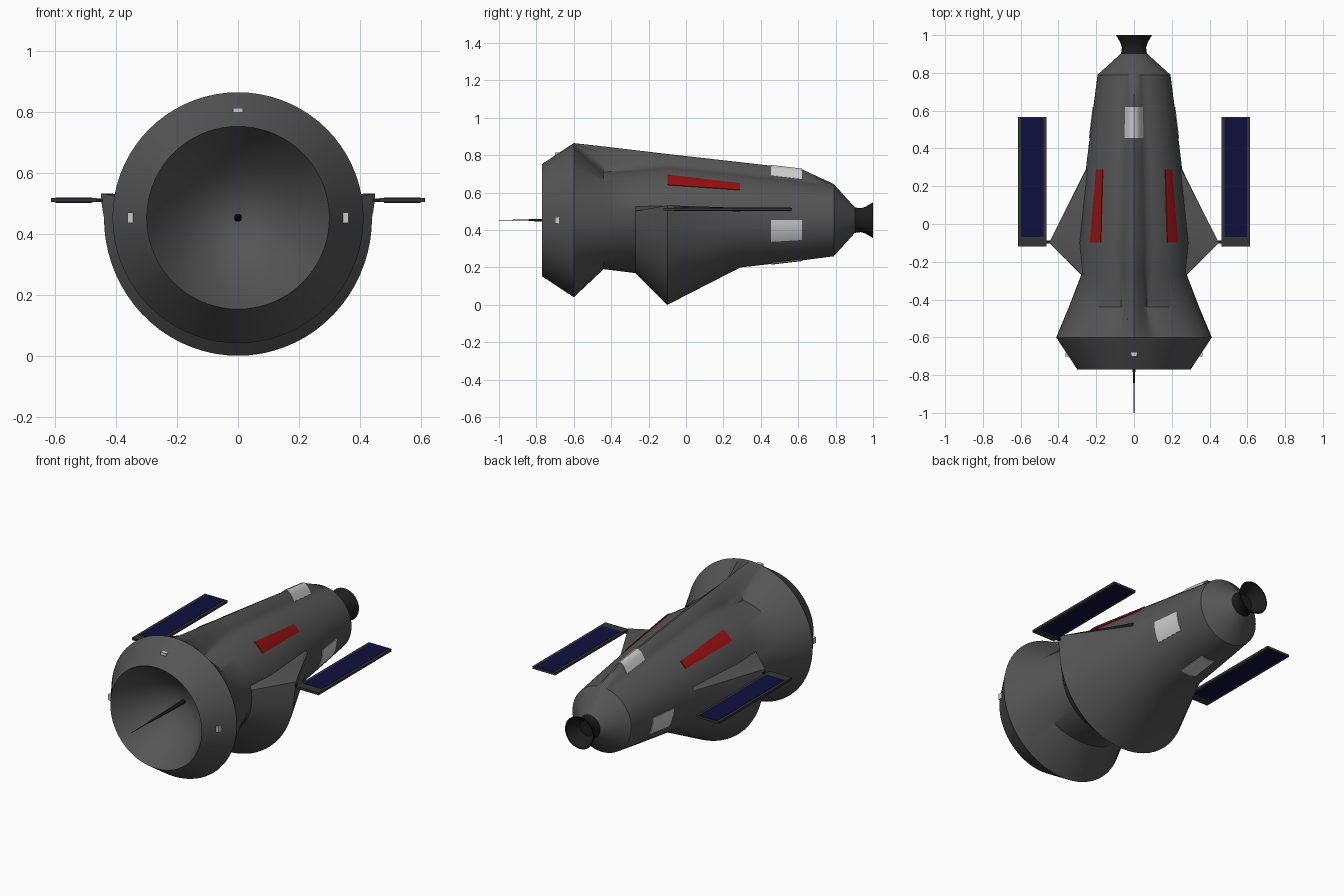
import bpy, bmesh
from math import sin, cos, asin, pi, radians, degrees, sqrt

if "Cube" in bpy.data.objects:
    bpy.data.objects.remove(bpy.data.objects["Cube"])

ZC = 0.453  # height of the long axis


def material(name, rgb):
    m = bpy.data.materials.new(name)
    m.diffuse_color = (*rgb, 1)
    m.use_nodes = True
    m.node_tree.nodes["Principled BSDF"].inputs["Base Color"].default_value = m.diffuse_color
    return m


HULL = material("dark_grey", (0.09, 0.09, 0.09))
BLACK = material("black", (0.012, 0.012, 0.012))
RED = material("red", (0.3, 0.005, 0.005))
WHITE = material("white", (0.55, 0.55, 0.55))
BLUE = material("blue", (0.005, 0.005, 0.05))
FRAME = material("frame_grey", (0.035, 0.035, 0.035))


def finish(name, bm, mat, angle=32, recalc=True):
    if recalc:
        bmesh.ops.recalc_face_normals(bm, faces=bm.faces)
    me = bpy.data.meshes.new(name)
    bm.to_mesh(me)
    bm.free()
    ob = bpy.data.objects.new(name, me)
    bpy.context.collection.objects.link(ob)
    me.materials.append(mat)
    bpy.ops.object.select_all(action='DESELECT')
    ob.select_set(True)
    bpy.context.view_layer.objects.active = ob
    bpy.ops.object.shade_smooth_by_angle(angle=radians(angle))
    return ob


def loft(bm, rings, closed=True):
    rows = [[bm.verts.new(p) for p in r] for r in rings]
    for a, b in zip(rows, rows[1:]):
        n = len(a)
        for i in range(n if closed else n - 1):
            j = (i + 1) % n
            bm.faces.new((a[i], a[j], b[j], b[i]))
    return rows


def point(y, r, deg):
    a = radians(deg)
    return (r * cos(a), y, ZC + r * sin(a))


# hull stations: y, side radius, upper radius, lower radius, dorsal ridge height
STATIONS = [
    (-0.77, 0.30, 0.30, 0.30, 0),
    (-0.60, 0.412, 0.412, 0.412, 0),
    (-0.44, 0.345, 0.262, 0.262, 0.132),
    (-0.27, 0.28, 0.28, 0.283, 0.094),
    (-0.10, 0.44, 0.298, 0.453, 0.056),
    (0.29, 0.255, 0.255, 0.253, 0.055),
    (0.62, 0.215, 0.215, 0.215, 0.057),
    (0.79, 0.193, 0.193, 0.193, 0),
    (0.905, 0.066, 0.066, 0.066, 0),
]


def ellipse(a, b, e):
    return a * b / sqrt((b * cos(e)) ** 2 + (a * sin(e)) ** 2)


def radius(st, deg):
    y, side, up, low, ridge = st
    e = asin(max(-1, min(1, sin(radians(deg)))))
    ed = degrees(e)
    if y == -0.10 and ed > -0.01:      # flared shoulder of the belly
        if ed < 10.1:
            return side + 0.017 * ed / 10
        side = up
    if ed < 0:
        return ellipse(side, low, e)
    off = (90 - ed) / 15
    bump = 0.5 + 0.5 * cos(pi * off) if off < 1 else 0
    return ellipse(side, up, e) + ridge * bump


def surface(y, deg):
    for a, b in zip(STATIONS, STATIONS[1:]):
        if a[0] <= y <= b[0]:
            t = (y - a[0]) / (b[0] - a[0])
            return radius(a, deg) * (1 - t) + radius(b, deg) * t


# hull with concave dish at the front
bm = bmesh.new()
angles = range(0, 360, 5)
dish = [(-0.77 + 0.26 * (1 - (r / 0.30) ** 2), r)
        for r in (0.003, 0.05, 0.10, 0.15, 0.20, 0.25, 0.28)]
rings = [[point(y, r, d) for d in angles] for y, r in dish]
rings += [[point(s[0], radius(s, d), d) for d in angles] for s in STATIONS]
rows = loft(bm, rings)
bm.faces.new(rows[0])
bm.faces.new(rows[-1])
finish("hull", bm, HULL)


def lathe(name, profile, mat, seg=32):
    bm = bmesh.new()
    rows = loft(bm, [[point(y, r, 360 * i / seg) for i in range(seg)] for y, r in profile])
    bm.faces.new(rows[0])
    bm.faces.new(rows[-1])
    return finish(name, bm, mat)


# engine bell (hollow) and front probe
lathe("engine_bell", [(0.895, 0.07), (0.91, 0.067), (0.935, 0.064), (0.96, 0.072), (1.0, 0.095),
                      (0.998, 0.088), (0.96, 0.064), (0.93, 0.045)], BLACK, 48)
lathe("front_probe", [(-0.50, 0.013), (-0.77, 0.007), (-0.84, 0.005),
                      (-0.842, 0.003), (-1.0, 0.0015)], BLACK, 12)


# patches that follow the hull surface
def patch(name, y0, y1, range0, range1, mat, n=8):
    bm = bmesh.new()
    rings = []
    for lift in (0.004, -0.003):
        for y, (a, b) in ((y0, range0), (y1, range1)):
            degs = [a + (b - a) * i / n for i in range(n + 1)]
            rings.append([point(y, surface(y, d) + lift, d) for d in degs])
    # closed shell around the outer and inner skins
    outer0, outer1, inner0, inner1 = rings
    loft(bm, [outer0, outer1, inner1, inner0, outer0], closed=False)
    bmesh.ops.remove_doubles(bm, verts=bm.verts, dist=1e-5)
    bmesh.ops.holes_fill(bm, edges=[e for e in bm.edges if e.is_boundary])
    return finish(name, bm, mat)


patch("right_stripe", -0.098, 0.288, (39, 54), (39, 50), RED)
patch("left_stripe", -0.098, 0.288, (141, 126), (141, 130), RED)
for nm, a, b in (("top", 78, 102), ("right", -29, 0), ("left", 180, 209), ("bottom", 258, 282)):
    patch(nm + "_panel", 0.455, 0.62, (a, b), (a, b), WHITE)


def box(name, c, s, mat):
    bm = bmesh.new()
    bmesh.ops.create_cube(bm, size=1)
    for v in bm.verts:
        v.co = [c[i] + v.co[i] * s[i] for i in range(3)]
    return finish(name, bm, mat)


# small thruster blocks on the nose
box("top_thruster", (0, -0.69, ZC + 0.35), (0.034, 0.022, 0.022), WHITE)
for sx, nm in ((1, "right"), (-1, "left")):
    box(nm + "_thruster", (sx * 0.352, -0.69, ZC), (0.022, 0.022, 0.034), WHITE)
    # solar wings on short arms
    box(nm + "_solar_arm", (sx * 0.365, -0.095, 0.511), (0.20, 0.016, 0.012), BLACK)
    box(nm + "_solar_frame", (sx * 0.539, 0.223, 0.511), (0.15, 0.685, 0.014), FRAME)
    box(nm + "_solar_cells", (sx * 0.539, 0.247, 0.511), (0.12, 0.63, 0.018), BLUE)
